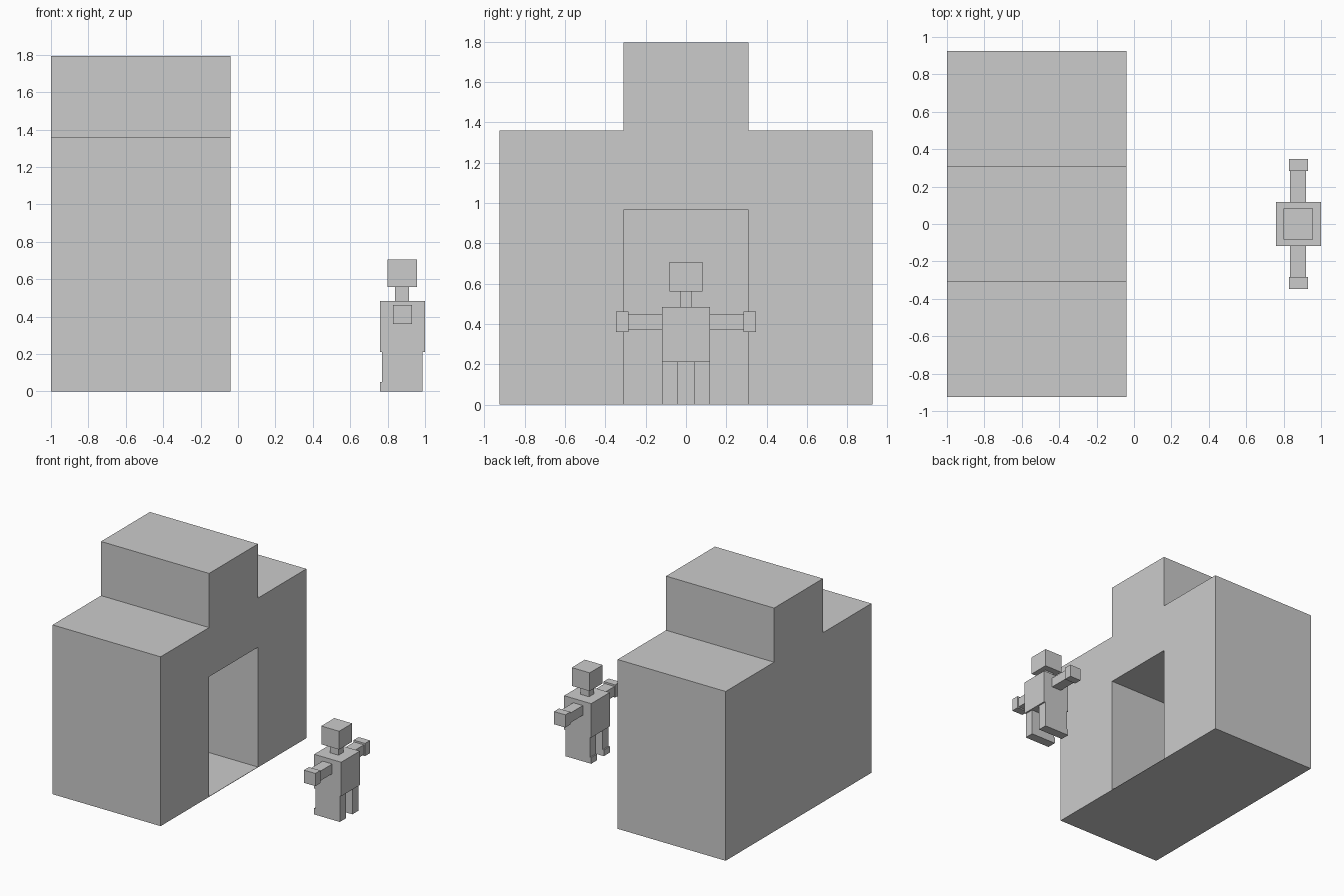
import bpy
import bmesh

if "Cube" in bpy.data.objects:
    bpy.data.objects.remove(bpy.data.objects["Cube"])


def add_mesh(name, bm):
    bmesh.ops.recalc_face_normals(bm, faces=bm.faces)
    mesh = bpy.data.meshes.new(name)
    bm.to_mesh(mesh)
    bm.free()
    obj = bpy.data.objects.new(name, mesh)
    bpy.context.collection.objects.link(obj)
    return obj


def prism(name, profile, axis, start, end):
    """Extrude a 2D profile along x (profile is y, z) or y (profile is x, z)."""
    bm = bmesh.new()
    if axis == 'x':
        pts, move = [(start, a, b) for a, b in profile], (end - start, 0, 0)
    else:
        pts, move = [(a, start, b) for a, b in profile], (0, end - start, 0)
    face = bm.faces.new([bm.verts.new(p) for p in pts])
    ext = bmesh.ops.extrude_face_region(bm, geom=[face], use_keep_orig=True)
    verts = [g for g in ext["geom"] if isinstance(g, bmesh.types.BMVert)]
    bmesh.ops.translate(bm, verts=verts, vec=move)
    return add_mesh(name, bm)


def box(name, x, y, z):
    return prism(name, [(x[0], z[0]), (x[1], z[0]), (x[1], z[1]), (x[0], z[1])],
                 'y', y[0], y[1])


def mirror_y(obj):
    mod = obj.modifiers.new("Mirror", 'MIRROR')
    mod.use_axis = (False, True, False)
    mod.use_mirror_merge = False


# Building: stepped gable block
W, D = 0.925, 0.31
building = prism("building", [(-W, 0), (W, 0), (W, 1.36), (D, 1.36), (D, 1.795),
                              (-D, 1.795), (-D, 1.36), (-W, 1.36)], 'x', -1.0, -0.04)

# Doorway recess, leaving a thin floor and back wall
cutter = box("doorway_cutter", (-0.95, 0.1), (-D, D), (0.003, 0.965))
cutter.hide_render = True
cutter.hide_set(True)
cut = building.modifiers.new("Doorway", 'BOOLEAN')
cut.operation = 'DIFFERENCE'
cut.solver = 'EXACT'
cut.object = cutter

# Figure: torso, neck, head
box("torso", (0.76, 1.0), (-0.118, 0.118), (0.21, 0.483))
box("neck", (0.84, 0.915), (-0.03, 0.03), (0.483, 0.56))
box("head", (0.798, 0.957), (-0.083, 0.083), (0.56, 0.707))

# Arms and hands, mirrored
mirror_y(box("arms", (0.834, 0.92), (0.118, 0.286), (0.37, 0.448)))
mirror_y(box("hands", (0.829, 0.93), (0.284, 0.347), (0.36, 0.462)))

# Legs with a small toe towards the doorway, mirrored
mirror_y(prism("legs", [(0.76, 0), (0.987, 0), (0.987, 0.21), (0.77, 0.21),
                        (0.77, 0.05), (0.76, 0.05)], 'y', 0.042, 0.118))
